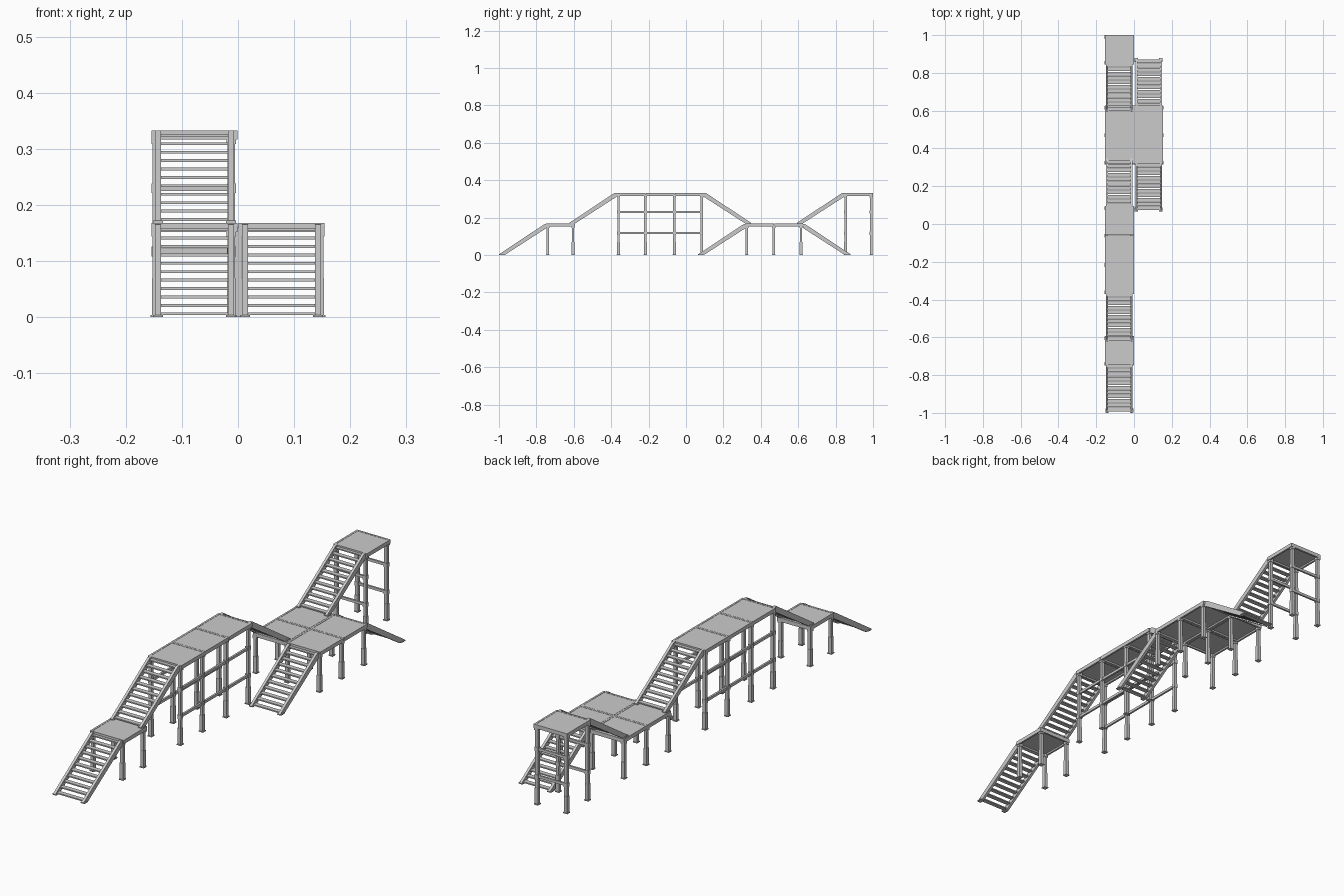
import bpy, bmesh
from mathutils import Vector

cube = bpy.data.objects.get("Cube")
if cube:
    bpy.data.objects.remove(cube)

mat = bpy.data.materials.new("light grey metal")
mat.use_nodes = True
GREY = (0.6, 0.6, 0.6, 1)
mat.diffuse_color = GREY
mat.node_tree.nodes["Principled BSDF"].inputs["Base Color"].default_value = GREY

LOW, HIGH, PANEL, RUN, STEPS = 0.168, 0.333, 0.155, 0.255, 11


def finish(name, bm):
    bmesh.ops.recalc_face_normals(bm, faces=bm.faces)
    me = bpy.data.meshes.new(name)
    bm.to_mesh(me)
    bm.free()
    me.materials.append(mat)
    ob = bpy.data.objects.new(name, me)
    bpy.context.collection.objects.link(ob)


def box(bm, centre, size):
    verts = bmesh.ops.create_cube(bm, size=1)["verts"]
    for v in verts:
        v.co = Vector(a * s for a, s in zip(v.co, size)) + Vector(centre)


def prism(bm, outline, x, width):
    """Extrude a (y, z) outline across x."""
    face = bm.faces.new([bm.verts.new((x - width / 2, y, z)) for y, z in outline])
    new = bmesh.ops.extrude_face_region(bm, geom=[face])["geom"]
    bmesh.ops.translate(bm, verts=[g for g in new if isinstance(g, bmesh.types.BMVert)],
                        vec=(width, 0, 0))


def deck_panel(name, x, y, top):
    """Deck plate held in a shallow rim, x and y being its low corner."""
    bm = bmesh.new()
    size, rim, depth = PANEL - 0.001, 0.008, 0.016
    cx, cy = x + PANEL / 2, y + PANEL / 2
    box(bm, (cx, cy, top - 0.005), (size - rim, size - rim, 0.008))
    for s in (-1, 1):
        off = s * (size - rim) / 2
        box(bm, (cx + off, cy, top - depth / 2), (rim, size, depth))
        box(bm, (cx, cy + off, top - depth / 2), (size - 2 * rim, rim, depth))
    finish(name, bm)


def post(name, x, y, top):
    """Sleeved leg with a foot plate and a head collar."""
    bm = bmesh.new()
    under = top - 0.008
    box(bm, (x, y, under / 2), (0.013, 0.013, under))
    box(bm, (x, y, 0.035), (0.015, 0.015, 0.07))
    box(bm, (x, y, 0.002), (0.019, 0.019, 0.004))
    box(bm, (x, y, top - 0.017), (0.017, 0.017, 0.014))
    if top > LOW:
        for z in (0.117, 0.23):
            box(bm, (x, y, z), (0.016, 0.016, 0.017))
    finish(name, bm)


def braces(name, a, b):
    """Two horizontal bars between a pair of posts."""
    bm = bmesh.new()
    for z in (0.117, 0.23):
        size = (abs(a[0] - b[0]) + 0.008, abs(a[1] - b[1]) + 0.008, 0.011)
        box(bm, ((a[0] + b[0]) / 2, (a[1] + b[1]) / 2, z), size)
    finish(name, bm)


def stairs(name, x, foot, base, direction):
    """One flight starting at y = foot and climbing along direction."""
    rise = 0.165
    outline = [(0, 0), (0.03, 0), (RUN, rise - 0.02), (RUN, rise),
               (RUN - 0.012, rise), (0, 0.004)]
    bm = bmesh.new()
    for s in (-1, 1):
        prism(bm, [(foot + direction * y, base + z) for y, z in outline], x + s * 0.065, 0.011)
        box(bm, (x + s * 0.065, foot + direction * 0.012, base + 0.002), (0.018, 0.022, 0.004))
    for i in range(STEPS):
        t = (i + 0.6) / STEPS
        box(bm, (x, foot + direction * (RUN * t + 0.004), base + rise * t - 0.003),
            (0.122, 0.019, 0.005))
    finish(name, bm)


# Left edges of the two lanes, and their centres
RIGHT, LEFT = -0.155, 0.0
right_mid, left_mid = RIGHT + PANEL / 2, LEFT + PANEL / 2
edge = (-0.146, -0.012)

# Front low landing
deck_panel("front_landing", RIGHT, -0.748, LOW)
for x in edge:
    for y in (-0.739, -0.604):
        post("front_landing_leg", x, y, LOW)

# Long raised walkway
rows = (-0.361, -0.217, -0.062, 0.084)
for i in range(3):
    deck_panel("walkway_deck", RIGHT, -0.37 + i * PANEL, HIGH)
for x in edge:
    for y in rows:
        post("walkway_leg", x, y, HIGH)
    for y0, y1 in zip(rows, rows[1:]):
        braces("walkway_brace", (x, y0), (x, y1))

# Wide low landing
for x in (RIGHT, LEFT):
    for y in (0.317, 0.317 + PANEL):
        deck_panel("wide_landing_deck", x, y, LOW)
for x in (-0.146, 0, 0.146):
    for y in (0.325, 0.469, 0.615):
        post("wide_landing_leg", x, y, LOW)

# Rear tower
deck_panel("tower_deck", RIGHT, 0.845, HIGH)
for y in (0.853, 0.99):
    for x in edge:
        post("tower_leg", x, y, HIGH)
    braces("tower_brace", (edge[0], y), (edge[1], y))

# Flights of stairs
stairs("front_stairs", right_mid, -1.0, 0, 1)
stairs("walkway_front_stairs", right_mid, -0.624, LOW, 1)
stairs("walkway_back_stairs", right_mid, 0.348, LOW, -1)
stairs("side_front_stairs", left_mid, 0.065, 0, 1)
stairs("side_back_stairs", left_mid, 0.88, 0, -1)
stairs("tower_stairs", right_mid, 0.593, LOW, 1)
